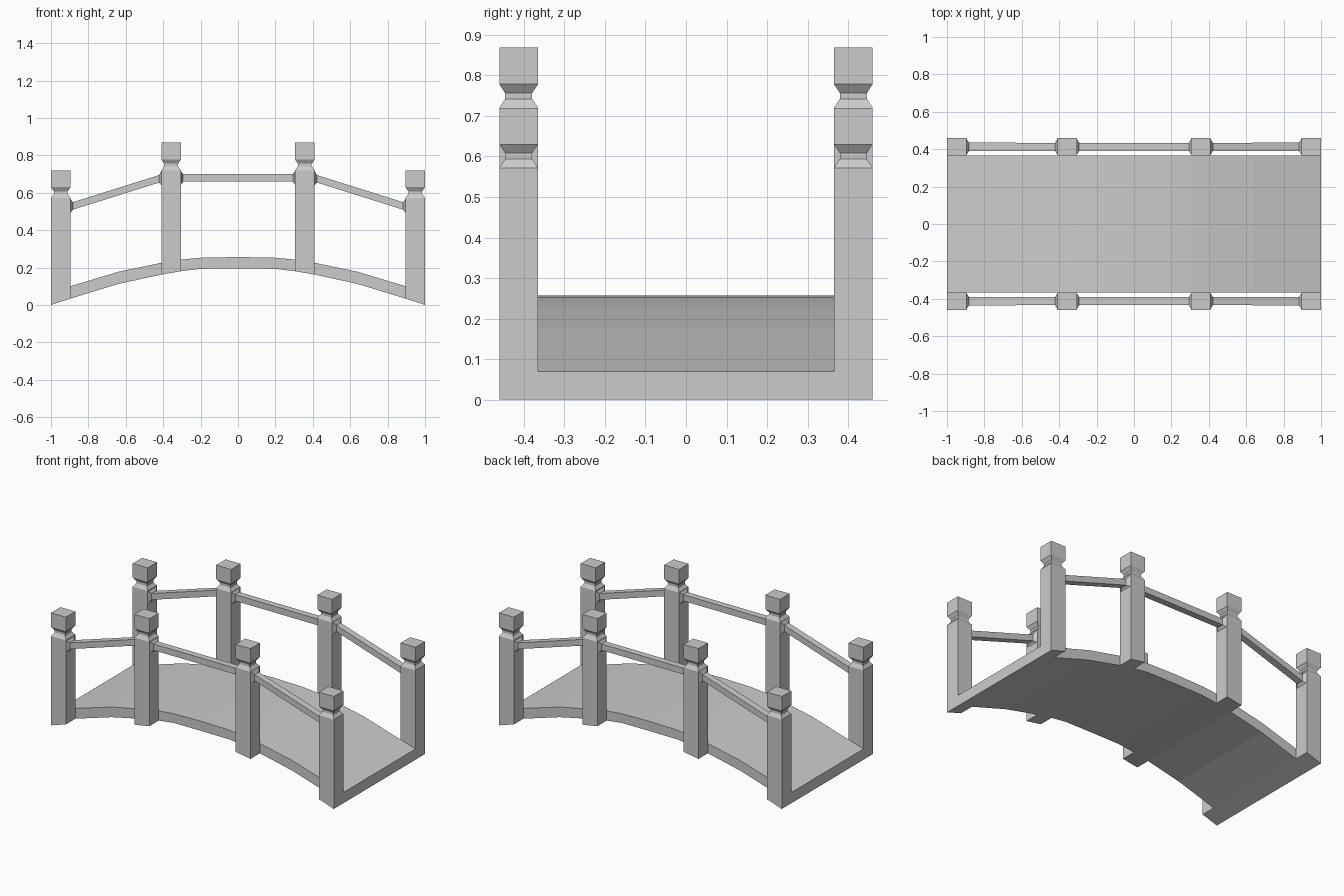
import bpy, bmesh

if "Cube" in bpy.data.objects:
    bpy.data.objects.remove(bpy.data.objects["Cube"])

# Half of the arch: x, underside z, top z
ARCH = [(0, .195, .257), (.2, .194, .253), (.305, .181, .243), (.41, .163, .226),
        (.64, .113, .178), (.895, .035, .101), (1, .001, .07)]
RAIL_Y = .4125


def loft(name, rings, mirror=None):
    """Join a row of four-cornered sections into a closed solid."""
    bm = bmesh.new()
    loops = [[bm.verts.new(p) for p in ring] for ring in rings]
    for a, b in zip(loops, loops[1:]):
        for i in range(4):
            j = (i + 1) % 4
            bm.faces.new((a[i], a[j], b[j], b[i]))
    bm.faces.new(loops[0][::-1])
    bm.faces.new(loops[-1])
    bmesh.ops.recalc_face_normals(bm, faces=bm.faces)
    mesh = bpy.data.meshes.new(name)
    bm.to_mesh(mesh)
    bm.free()
    ob = bpy.data.objects.new(name, mesh)
    bpy.context.collection.objects.link(ob)
    if mirror:
        mod = ob.modifiers.new("Mirror", 'MIRROR')
        mod.use_axis = mirror
        mod.use_mirror_merge = False
    return ob


def post(name, x0, x1, z0, z1, top):
    """Square post with a sloped foot, a pinched neck and a block cap."""
    cx, hx, hy = (x0 + x1) / 2, (x1 - x0) / 2, .0475
    rings = [[(x0, RAIL_Y - hy, z0), (x1, RAIL_Y - hy, z1),
              (x1, RAIL_Y + hy, z1), (x0, RAIL_Y + hy, z0)]]
    for dz, s in ((-.148, 1), (-.126, .7), (-.112, .7), (-.09, 1), (0, 1)):
        rings.append([(cx + sx * hx * s, RAIL_Y + sy * hy * s, top + dz)
                      for sx, sy in ((-1, -1), (1, -1), (1, 1), (-1, 1))])
    loft(name, rings, (True, True, False))


def rail(name, sections, mirror):
    """Square bar that flares into a collar at each post."""
    loft(name, [[(x, RAIL_Y + sy * hy, z + sz * hz)
                 for sy, sz in ((-1, -1), (1, -1), (1, 1), (-1, 1))]
                for x, z, hy, hz in sections], mirror)


# Arched deck
profile = [(-x, b, t) for x, b, t in ARCH[:0:-1]] + ARCH
loft("deck", [[(x, -.365, b), (x, .365, b), (x, .365, t), (x, -.365, t)]
              for x, b, t in profile])

# Posts
post("inner_post", .305, .41, .181, .163, .868)
post("outer_post", .895, 1, .035, .001, .72)

# Handrails
rail("middle_rail", [(-.305, .68, .042, .037), (-.293, .68, .021, .02),
                     (.293, .68, .021, .02), (.305, .68, .042, .037)],
     (False, True, False))
rail("sloped_rail", [(.41, .68, .042, .037), (.422, .675, .021, .02),
                     (.883, .53, .023, .02), (.895, .53, .042, .037)],
     (True, True, False))
